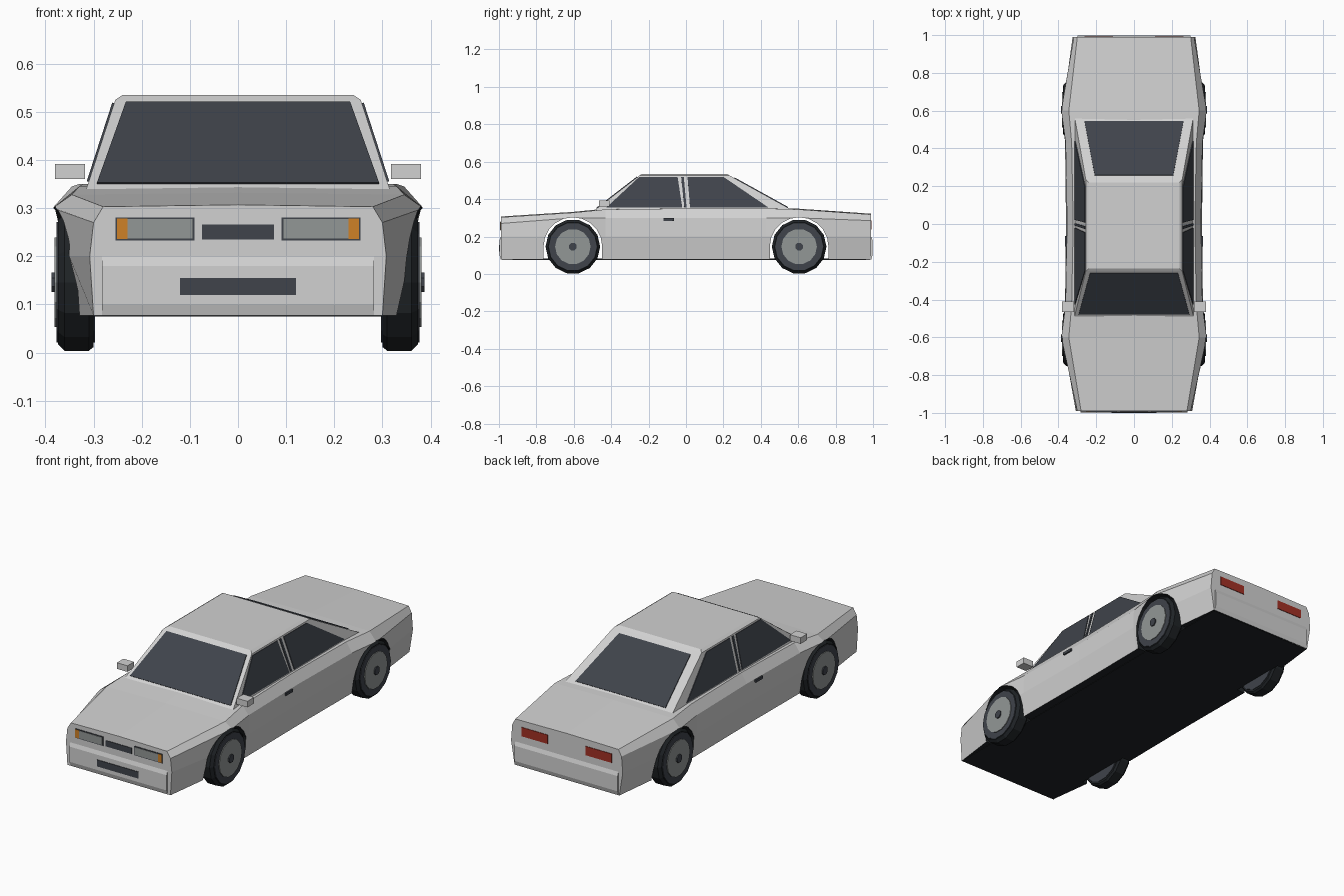
import bpy, bmesh, math
from mathutils import Vector, Matrix

if "Cube" in bpy.data.objects:
    bpy.data.objects.remove(bpy.data.objects["Cube"], do_unlink=True)


def material(name, r, g, b):
    m = bpy.data.materials.new(name)
    m.use_nodes = True
    m.diffuse_color = (r, g, b, 1)
    m.node_tree.nodes["Principled BSDF"].inputs["Base Color"].default_value = (r, g, b, 1)
    return m


PAINT = material("light_grey_paint", .64, .64, .64)
GLASS = material("dark_slate", .05, .057, .07)
BLACK = material("black_rubber", .014, .017, .02)
GREY = material("mid_grey", .29, .31, .305)
AMBER = material("amber", .62, .22, .02)
RED = material("tail_red", .36, .03, .018)


def finish(name, bm, *mats):
    bmesh.ops.recalc_face_normals(bm, faces=bm.faces)
    mesh = bpy.data.meshes.new(name)
    bm.to_mesh(mesh)
    bm.free()
    for m in mats:
        mesh.materials.append(m)
    ob = bpy.data.objects.new(name, mesh)
    bpy.context.scene.collection.objects.link(ob)
    return ob


def prism(name, pts, depth, *mats):
    """Polygon pushed along a depth vector."""
    bm = bmesh.new()
    face = bm.faces.new([bm.verts.new(p) for p in pts])
    out = bmesh.ops.extrude_face_region(bm, geom=[face], use_keep_orig=True)
    moved = [v for v in out["geom"] if isinstance(v, bmesh.types.BMVert)]
    bmesh.ops.translate(bm, verts=moved, vec=Vector(depth))
    return finish(name, bm, *mats)


def loft(name, rings, *mats):
    """Skin over rings of equal length, capped at both ends."""
    bm = bmesh.new()
    loops = [[bm.verts.new(p) for p in ring] for ring in rings]
    n = len(loops[0])
    for a, b in zip(loops, loops[1:]):
        for i in range(n):
            j = (i + 1) % n
            bm.faces.new((a[i], a[j], b[j], b[i]))
    bm.faces.new(loops[0])
    bm.faces.new(loops[-1])
    return finish(name, bm, *mats)


def end_plate(name, x0, x1, z0, z1, y, depth, mat):
    return prism(name, [(x0, y, z0), (x1, y, z0), (x1, y, z1), (x0, y, z1)], (0, depth, 0), mat)


def disc(name, side, y, z, profile, mat, n=14):
    """Wheel part: rings of (x, radius) around an axle."""
    rings = []
    for x, r in profile:
        rings.append([(side * x, y + r * math.sin((i + .5) * math.tau / n),
                       z + r * math.cos((i + .5) * math.tau / n)) for i in range(n)])
    return loft(name, rings, mat)


# Body shell: y, half widths at sill, door, waist, shoulder, then waist and shoulder heights
FLOOR = .077
stations = [
    (-.99, .300, .308, .300, .280, .270, .303),
    (-.60, .350, .378, .385, .345, .300, .328),
    (-.43, .348, .365, .362, .330, .300, .345),
    (0, .345, .360, .354, .322, .300, .350),
    (.43, .348, .365, .362, .330, .300, .350),
    (.60, .350, .378, .385, .345, .300, .345),
    (.99, .305, .325, .318, .300, .285, .318),
]
rings = []
for y, sill, door, waist, shoulder, zw, zs in stations:
    half = [(sill, FLOOR), (door, .2), (waist, zw), (shoulder, zs)]
    rings.append([(x, y, z) for x, z in half] + [(0, y, zs + .004)]
                 + [(-x, y, z) for x, z in reversed(half)])
body = loft("body", rings, PAINT, BLACK)
for f in body.data.polygons:
    f.material_index = 1 if f.normal.z < -.9 else 0

# Wheel arches
AXLE, HUB_Z, ARCH = .605, .146, .157
for y in (-AXLE, AXLE):
    arc = [(-.6, y + ARCH * math.cos(a * math.pi / 10), HUB_Z + ARCH * math.sin(a * math.pi / 10))
           for a in range(11)]
    arc += [(-.6, y - ARCH, 0), (-.6, y + ARCH, 0)]
    cutter = prism("arch_cutter", arc, (1.2, 0, 0), PAINT, BLACK)
    for f in cutter.data.polygons:
        f.material_index = 1
    cutter.hide_render = True
    mod = body.modifiers.new("arch", "BOOLEAN")
    mod.operation = "DIFFERENCE"
    mod.solver = "EXACT"
    mod.object = cutter
    bpy.context.view_layer.objects.active = body
    bpy.ops.object.modifier_apply(modifier=mod.name)
    bpy.data.objects.remove(cutter, do_unlink=True)

# Underside
prism("floor", [(-.3, -.985, .075), (.3, -.985, .075), (.3, .985, .075), (-.3, .985, .075)],
      (0, 0, .008), BLACK)

# Bumpers
for name, d, w in (("front_bumper", -1, .283), ("rear_bumper", 1, .3)):
    prof = [(.96, .2), (.99, .2), (.997, .18), (.997, .1), (.99, FLOOR), (.96, FLOOR)]
    prism(name, [(-w, d * y, z) for y, z in prof], (2 * w, 0, 0), PAINT)

# Cabin
BASE, TOP = .34, .525
FRONT0, FRONT1, REAR1, REAR0 = -.49, -.25, .235, .57


def frame(w, y0, y1, z):
    return [(-w, y0, z), (w, y0, z), (w, y1, z), (-w, y1, z)]


loft("cabin", [frame(.315, FRONT0, REAR0, BASE), frame(.255, FRONT1, REAR1, TOP),
               frame(.24, FRONT1 + .015, REAR1 - .015, .535)], PAINT)


def slope(a, b, z):
    return a + (b - a) * (z - BASE) / (TOP - BASE)


# Windscreen and rear window
for name, a, b, lo, hi, z0, z1, d in (("windscreen", FRONT0, FRONT1, .293, .233, .35, .518, -1),
                                      ("rear_window", REAR0, REAR1, .262, .208, .355, .513, 1)):
    prism(name, [(-lo, slope(a, b, z0), z0), (lo, slope(a, b, z0), z0),
                 (hi, slope(a, b, z1), z1), (-hi, slope(a, b, z1), z1)],
          (0, d * .003, .003), GLASS)

# Side windows: lower y pair then upper y pair
panes = {"front_side_window": (-.425, -.02, -.045, -.25),
         "pillar_strip": (-.009, .003, -.012, -.026),
         "rear_side_window": (.022, .44, .2, .008)}
for s, side in ((1, "left"), (-1, "right")):
    for name, (y0, y1, y2, y3) in panes.items():
        lo, hi = .355, .518
        xl, xh = s * slope(.315, .255, lo), s * slope(.315, .255, hi)
        prism(f"{side}_{name}", [(xl, y0, lo), (xl, y1, lo), (xh, y2, hi), (xh, y3, hi)],
              (s * .004, 0, .001), GLASS)

    # Mirrors and door handles
    prism(f"{side}_mirror", [(s * .318, y, z) for y, z in
                             ((-.465, .36), (-.41, .36), (-.41, .392), (-.465, .392))],
          (s * .062, 0, 0), PAINT)
    prism(f"{side}_door_handle", [(s * .34, y, z) for y, z in
                                  ((-.12, .284), (-.063, .284), (-.063, .298), (-.12, .298))],
          (s * .024, 0, 0), GLASS)

    # Lamps
    def lamp(name, x0, x1, z0, z1, y, depth, mat):
        end_plate(f"{side}_{name}", s * x0, s * x1, z0, z1, y, depth, mat)
    lamp("headlamp_frame", .09, .254, .233, .281, -.988, -.005, GLASS)
    lamp("headlamp_lens", .094, .23, .237, .277, -.99, -.005, GREY)
    lamp("indicator", .23, .251, .236, .278, -.99, -.005, AMBER)
    lamp("tail_lamp", .11, .262, .238, .285, .988, .005, RED)

    # Wheels
    for end, y in (("front", -AXLE), ("rear", AXLE)):
        def part(name, profile, mat, n=14):
            disc(f"{end}_{side}_{name}", s, y, HUB_Z, profile, mat, n)
        part("tyre", [(.3, .138), (.31, .146), (.36, .146), (.374, .132)], BLACK)
        part("sidewall", [(.297, .128), (.377, .128)], GLASS)
        part("wheel_disc", [(.37, .095), (.381, .095)], GREY)
        part("hub_cap", [(.37, .022), (.387, .022)], GLASS, 8)

# Grille and lower intake
end_plate("grille", -.075, .075, .235, .266, -.988, -.005, GLASS)
end_plate("lower_intake", -.12, .12, .12, .155, -.994, -.006, GLASS)
